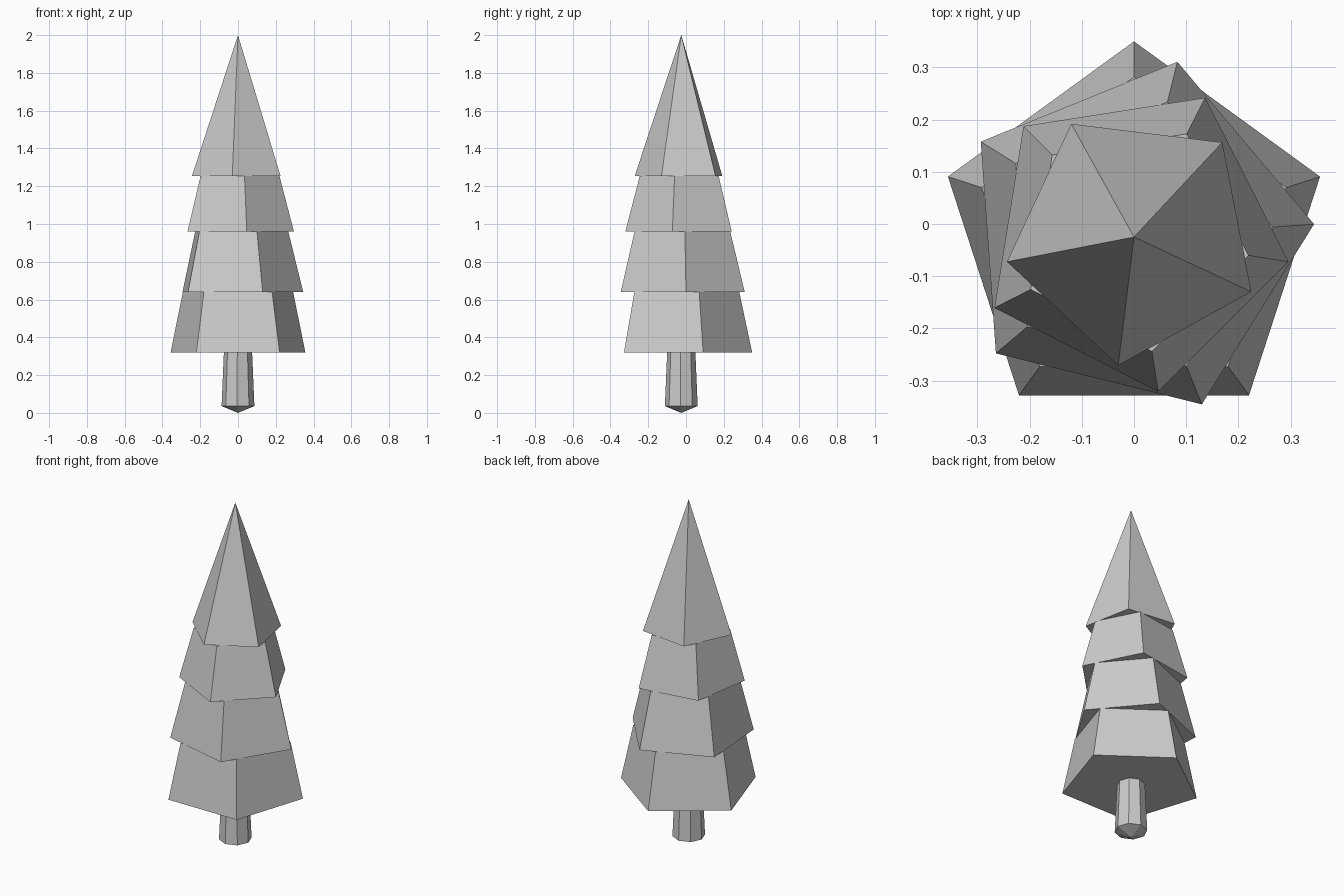
import bpy
from math import radians

cube = bpy.data.objects.get("Cube")
if cube:
    bpy.data.objects.remove(cube, do_unlink=True)

CENTRE_Y = -0.025

# One plain grey for the whole tree
grey = bpy.data.materials.new("plain grey")
grey.use_nodes = True
GREY = (0.6, 0.6, 0.6, 1.0)
grey.diffuse_color = GREY
grey.node_tree.nodes["Principled BSDF"].inputs["Base Color"].default_value = GREY


def frustum(name, sides, z0, z1, r0, r1, angle):
    """Flat-sided tapered prism with its first corner at the given angle from +x."""
    bpy.ops.mesh.primitive_cone_add(
        vertices=sides, radius1=r0, radius2=r1, depth=z1 - z0,
        location=(0, CENTRE_Y, (z0 + z1) / 2),
        rotation=(0, 0, radians(angle - 90)))
    obj = bpy.context.object
    obj.name = name
    obj.data.materials.append(grey)
    return obj


# Foliage: five-sided tiers, each twisted against the one below
tiers = [
    ("bottom_tier", 0.32, 0.64, 0.375, 0.307, 18),
    ("lower_middle_tier", 0.64, 0.96, 0.346, 0.267, 4.1),
    ("upper_middle_tier", 0.96, 1.255, 0.30, 0.222, -9.1),
    ("top_tier", 1.255, 2.0, 0.248, 0.0, -25),
]
for name, z0, z1, r0, r1, angle in tiers:
    frustum(name, 5, z0, z1, r0, r1, angle)

# Trunk and its pointed foot
frustum("trunk", 8, 0.036, 0.34, 0.087, 0.074, -3)
frustum("trunk_tip", 8, 0.0, 0.036, 0.0, 0.087, -3)
